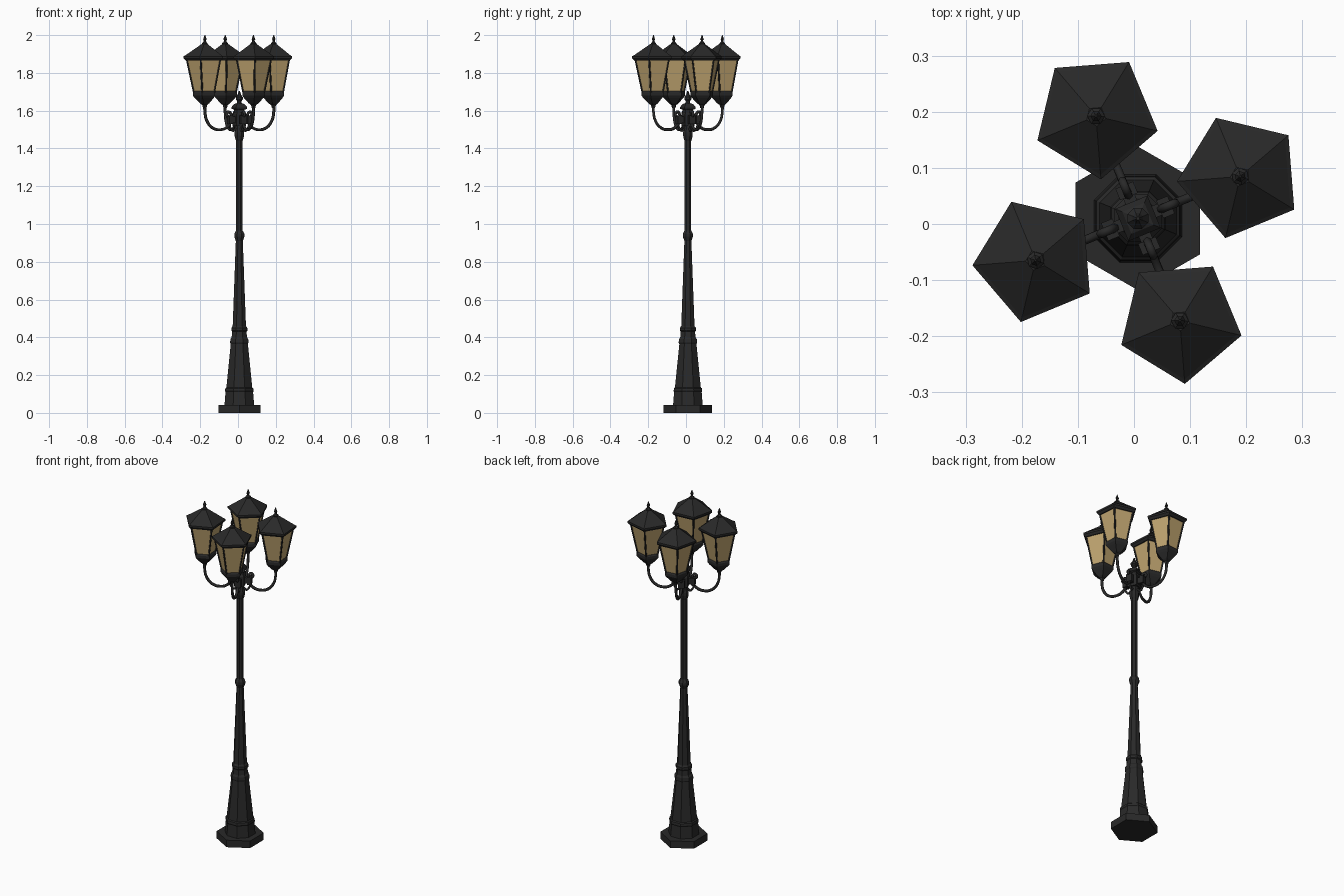
import bpy, bmesh
from math import cos, sin, radians, pi
from mathutils import Vector

if "Cube" in bpy.data.objects:
    bpy.data.objects.remove(bpy.data.objects["Cube"])

CX, CY = 0.007, 0.01          # pole axis
ARM = radians(22.3)           # direction of the first arm


def material(name, colour):
    m = bpy.data.materials.new(name)
    m.diffuse_color = colour
    m.use_nodes = True
    m.node_tree.nodes["Principled BSDF"].inputs["Base Color"].default_value = m.diffuse_color
    return m


iron = material("iron", (0.022, 0.022, 0.022, 1))
glass = material("amber_glass", (0.52, 0.37, 0.16, 1))


def finish(name, bm, mat):
    bmesh.ops.recalc_face_normals(bm, faces=bm.faces)
    me = bpy.data.meshes.new(name)
    bm.to_mesh(me)
    bm.free()
    me.materials.append(mat)
    ob = bpy.data.objects.new(name, me)
    bpy.context.collection.objects.link(ob)
    return ob


def lathe(name, profile, n, rot=0.0, at=(CX, CY), mat=iron):
    """Faceted solid from (radius, z) pairs, with n sides."""
    bm = bmesh.new()
    rings = [[bm.verts.new((at[0] + r * cos(rot + 2 * pi * k / n),
                            at[1] + r * sin(rot + 2 * pi * k / n), z))
              for k in range(n)] for r, z in profile]
    for a, b in zip(rings, rings[1:]):
        for k in range(n):
            j = (k + 1) % n
            bm.faces.new((a[k], a[j], b[j], b[k]))
    bm.faces.new(rings[0])
    bm.faces.new(rings[-1])
    return finish(name, bm, mat)


def tube(name, points, radius, smooth=True, sides=1):
    """Round bar along a path."""
    cu = bpy.data.curves.new(name, 'CURVE')
    cu.dimensions = '3D'
    cu.bevel_depth = radius
    cu.bevel_resolution = sides
    cu.use_fill_caps = True
    cu.resolution_u = 4
    if smooth:
        sp = cu.splines.new('BEZIER')
        sp.bezier_points.add(len(points) - 1)
        for bp, p in zip(sp.bezier_points, points):
            bp.co = p
            bp.handle_left_type = bp.handle_right_type = 'AUTO'
    else:
        sp = cu.splines.new('POLY')
        sp.points.add(len(points) - 1)
        for pt, p in zip(sp.points, points):
            pt.co = (*p, 1)
    cu.materials.append(iron)
    ob = bpy.data.objects.new(name, cu)
    bpy.context.collection.objects.link(ob)
    return ob


def block(name, ang, r0, r1, width, z0, z1):
    """Box lying along an arm direction."""
    bm = bmesh.new()
    bmesh.ops.create_cube(bm, size=1)
    d, s = Vector((cos(ang), sin(ang), 0)), Vector((-sin(ang), cos(ang), 0))
    for v in bm.verts:
        p = Vector((CX, CY, (z0 + z1) / 2 + v.co.z * (z1 - z0)))
        v.co = p + d * ((r0 + r1) / 2 + v.co.x * (r1 - r0)) + s * v.co.y * width
    return finish(name, bm, iron)


# hexagonal foot
lathe("foot", [(0.128, 0), (0.128, 0.042)], 6, pi / 2)

# octagonal pedestal, tapered shaft and upper pole
lathe("pedestal", [(0.085, 0.04), (0.079, 0.11), (0.082, 0.115), (0.080, 0.13),
                   (0.074, 0.135), (0.049, 0.365), (0.053, 0.372), (0.051, 0.39),
                   (0.044, 0.40), (0.041, 0.43), (0.046, 0.435), (0.046, 0.45),
                   (0.038, 0.46), (0.020, 0.91), (0.024, 0.92), (0.029, 0.933),
                   (0.029, 0.947), (0.022, 0.96), (0.019, 0.965), (0.019, 1.44)],
      8, pi / 8)
lathe("pole_collar", [(0.019, 1.44), (0.023, 1.45), (0.027, 1.468), (0.027, 1.485),
                      (0.022, 1.50), (0.022, 1.60)], 8, pi / 8)

# square hub cap and finial
lathe("hub", [(0.038, 1.52), (0.038, 1.58), (0.030, 1.59), (0.030, 1.605),
              (0.044, 1.61), (0.044, 1.62), (0.030, 1.635), (0.014, 1.64)],
      4, ARM + pi / 4)
lathe("finial", [(0.014, 1.635), (0.012, 1.65), (0.020, 1.66), (0.020, 1.672),
                 (0.010, 1.685), (0.003, 1.705)], 8, pi / 8)

# arm outline as (distance from pole, height), ending in a scroll
ARM_PATH = [(0.197, 1.64), (0.197, 1.595), (0.186, 1.547), (0.155, 1.51),
            (0.112, 1.499), (0.072, 1.512), (0.048, 1.545), (0.047, 1.578),
            (0.060, 1.594), (0.072, 1.582), (0.066, 1.570)]
SCROLL = [(0.020, 1.505), (0.034, 1.493), (0.048, 1.505), (0.058, 1.53)]

for i in range(4):
    a = ARM + i * pi / 2
    d = (cos(a), sin(a))

    def along(path):
        return [(CX + d[0] * r, CY + d[1] * r, z) for r, z in path]

    tube(f"arm_{i}", along(ARM_PATH), 0.008)
    tube(f"arm_scroll_{i}", along(SCROLL), 0.006)
    block(f"arm_bracket_{i}", a, 0.015, 0.058, 0.022, 1.535, 1.57)
    block(f"arm_clamp_{i}", a, 0.042, 0.064, 0.034, 1.53, 1.575)

    # five-sided lantern; opposite lanterns share an orientation
    at = (CX + d[0] * 0.197, CY + d[1] * 0.197)
    rot = radians(40.5 if i % 2 == 0 else 58.5)
    lathe(f"lantern_base_{i}", [(0.010, 1.615), (0.014, 1.63), (0.026, 1.638),
                                (0.055, 1.668), (0.064, 1.68), (0.064, 1.695),
                                (0.058, 1.703)], 5, rot, at)
    lathe(f"lantern_glass_{i}", [(0.057, 1.70), (0.095, 1.875)], 5, rot, at, glass)
    lathe(f"lantern_roof_{i}", [(0.100, 1.865), (0.113, 1.877), (0.113, 1.888),
                                (0.105, 1.892), (0.018, 1.952)], 5, rot, at)
    lathe(f"lantern_spike_{i}", [(0.016, 1.945), (0.016, 1.957), (0.008, 1.964),
                                 (0.006, 1.972), (0.010, 1.978), (0.007, 1.985),
                                 (0.002, 2.0)], 6, rot, at)
    for k in range(5):
        c, s = cos(rot + k * 2 * pi / 5), sin(rot + k * 2 * pi / 5)
        tube(f"lantern_strut_{i}_{k}", [(at[0] + c * 0.058, at[1] + s * 0.058, 1.695),
                                        (at[0] + c * 0.096, at[1] + s * 0.096, 1.872)],
             0.005, smooth=False, sides=0)
